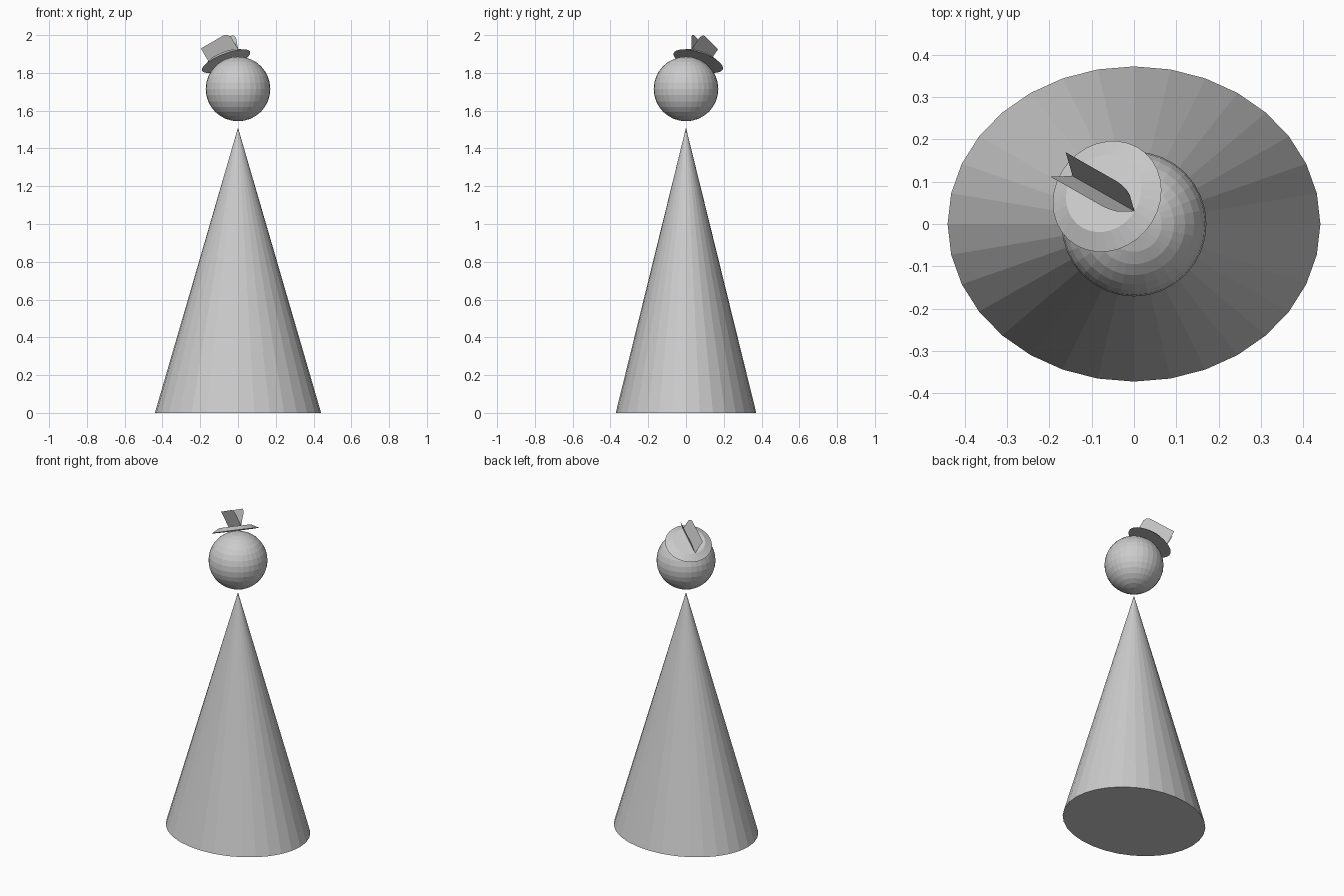
import bpy, bmesh
from math import sin, cos, pi, radians
from mathutils import Vector, Matrix

if "Cube" in bpy.data.objects:
    bpy.data.objects.remove(bpy.data.objects["Cube"])

# Hat frame: local x = crease direction, local z = brim normal
normal = Vector((-0.35, 0.288, 0.891)).normalized()
crease = Vector((0.144, -0.082, 0))
crease.z = -(normal.x * crease.x + normal.y * crease.y) / normal.z
crease.normalize()
side = normal.cross(crease)
hat_frame = Matrix.Translation((-0.0635, 0.065, 1.862)) @ \
    Matrix((crease, side, normal)).transposed().to_4x4()

# Cone body with an oval base
bpy.ops.mesh.primitive_cone_add(vertices=32, radius1=1, radius2=0, depth=1.51,
                                location=(0, 0, 0.755))
body = bpy.context.object
body.name = "body"
body.scale = (0.44, 0.372, 1)

# Ball head
bpy.ops.mesh.primitive_uv_sphere_add(segments=32, ring_count=16, radius=0.171,
                                     location=(0, 0, 1.715))
bpy.context.object.name = "head"

# Tapered hat brim
brim_height = 0.024
bpy.ops.mesh.primitive_cone_add(vertices=32, radius1=0.137, radius2=0.095,
                                depth=brim_height)
brim = bpy.context.object
brim.name = "hat_brim"
brim.matrix_world = hat_frame @ Matrix.Translation((0, 0, brim_height / 2))


# Two thin flaps rising in a V from the crease, front upper corner rounded
def hat_flap(name, lean, half=0.094, height=0.102, r=0.036):
    outline = [(-half, 0), (half, 0)]
    outline += [(half - r + r * cos(a), height - r + r * sin(a))
                for a in (i * pi / 16 for i in range(9))]
    outline.append((-half, height))
    bm = bmesh.new()
    bm.faces.new([bm.verts.new((u, v * sin(lean), v * cos(lean))) for u, v in outline])
    mesh = bpy.data.meshes.new(name)
    bm.to_mesh(mesh)
    bm.free()
    flap = bpy.data.objects.new(name, mesh)
    bpy.context.collection.objects.link(flap)
    flap.matrix_world = hat_frame @ Matrix.Translation((0, 0, brim_height))


hat_flap("hat_flap_back", radians(19))
hat_flap("hat_flap_front", radians(-20))
